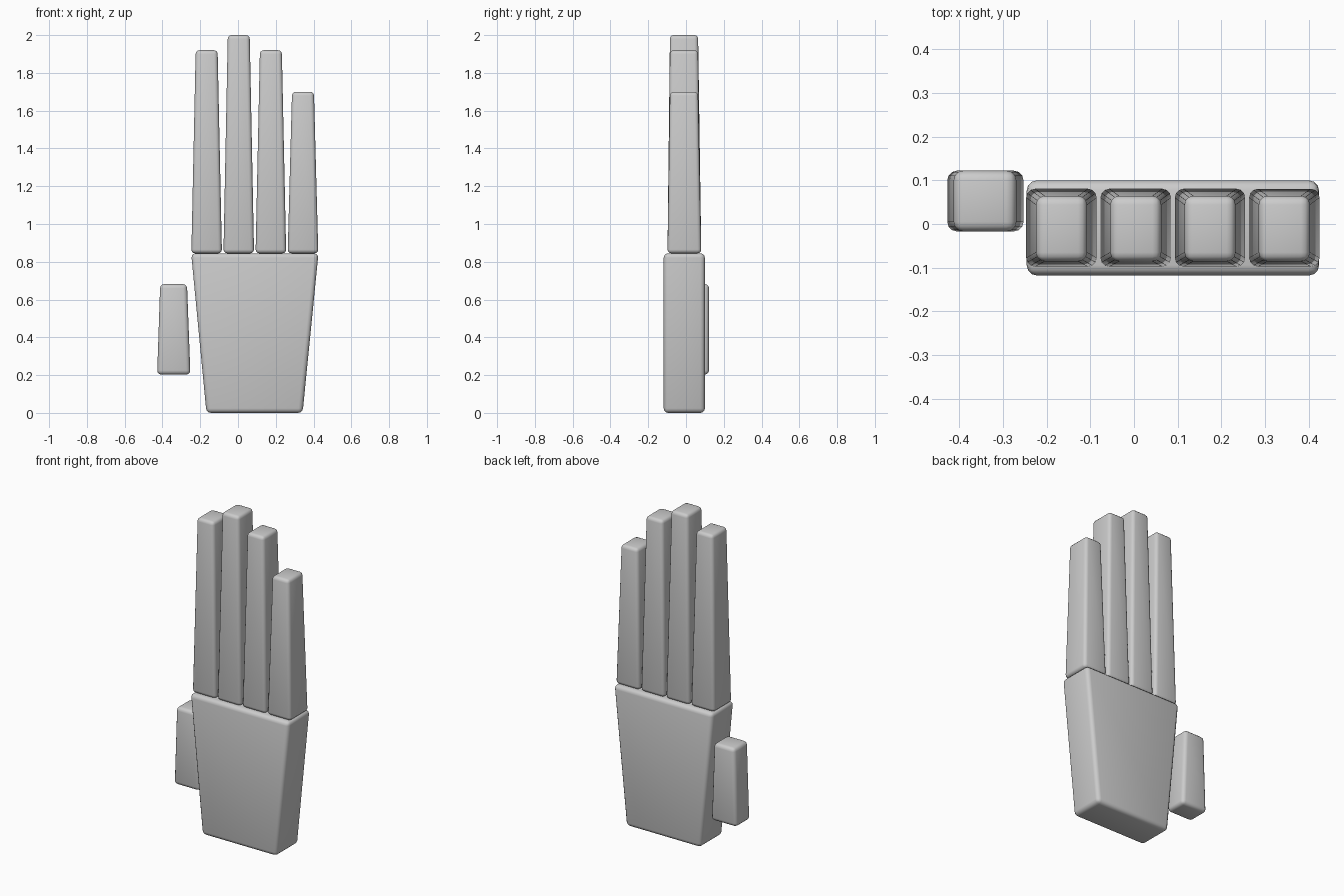
import bpy
import bmesh

cube = bpy.data.objects.get("Cube")
if cube:
    bpy.data.objects.remove(cube, do_unlink=True)

grey = bpy.data.materials.new("light_grey")
grey.use_nodes = True
colour = (0.6, 0.6, 0.6, 1)
grey.diffuse_color = colour
grey.node_tree.nodes["Principled BSDF"].inputs["Base Color"].default_value = colour


def tapered_block(name, low, high, z_range, bevel):
    """Rounded block; low and high are (x0, x1, y0, y1) at its two ends."""
    bm = bmesh.new()
    bmesh.ops.create_cube(bm, size=1)
    for v in bm.verts:
        x0, x1, y0, y1 = high if v.co.z > 0 else low
        v.co = (x1 if v.co.x > 0 else x0,
                y1 if v.co.y > 0 else y0,
                z_range[v.co.z > 0])
    bmesh.ops.bevel(bm, geom=bm.edges[:], offset=bevel, segments=3,
                    profile=0.5, affect='EDGES', clamp_overlap=True)
    for f in bm.faces:
        f.smooth = True
    mesh = bpy.data.meshes.new(name)
    bm.to_mesh(mesh)
    bm.free()
    mesh.materials.append(grey)
    obj = bpy.data.objects.new(name, mesh)
    bpy.context.collection.objects.link(obj)
    return obj


# Palm, widening towards the fingers
tapered_block("palm", (-0.167, 0.342, -0.118, 0.1), (-0.248, 0.426, -0.118, 0.1),
              (0, 0.845), 0.024)

# Four fingers, evenly spaced, each narrowing to its tip
fingers = {"index_finger": 1.92, "middle_finger": 2.0,
           "ring_finger": 1.92, "little_finger": 1.70}
for i, (name, tip) in enumerate(fingers.items()):
    x = -0.166 + 0.17 * i
    tapered_block(name, (x - 0.081, x + 0.081, -0.098, 0.081),
                  (x - 0.058, x + 0.058, -0.085, 0.064), (0.845, tip), 0.02)

# Detached thumb, set slightly behind the palm
tapered_block("thumb", (-0.428, -0.252, -0.017, 0.122),
              (-0.412, -0.27, -0.017, 0.122), (0.203, 0.682), 0.022)
